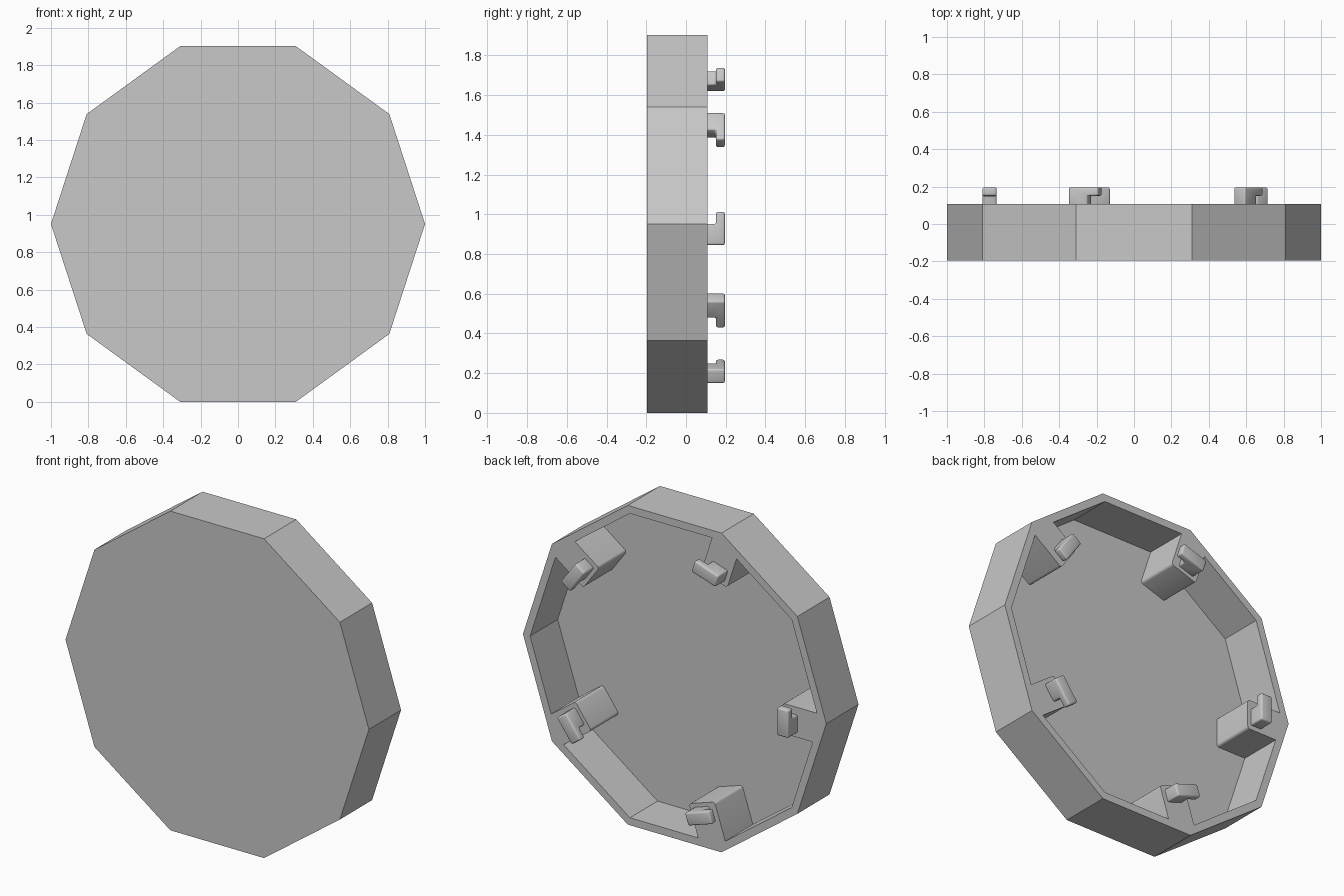
import bpy, bmesh
from math import cos, sin, tan, pi, radians
from mathutils import Vector

if "Cube" in bpy.data.objects:
    bpy.data.objects.remove(bpy.data.objects["Cube"], do_unlink=True)

SIDES = 10
WALL = 0.953               # corner radius of the inner wall
CENTRE_Z = cos(pi / SIDES)
FRONT, FLOOR, BACK, TIP = -0.196, -0.153, 0.107, 0.196
POST_IN, POST_LOW, POST_HIGH = 0.712, -0.133, 0.046
POST_ANGLES = [radians(36 + 72 * k) for k in range(5)]

grey = bpy.data.materials.new("plain_grey")
grey.use_nodes = True
grey.diffuse_color = (0.58, 0.58, 0.58, 1)
grey.node_tree.nodes["Principled BSDF"].inputs["Base Color"].default_value = grey.diffuse_color


def place(angle, r, t, y):
    """Radial distance r and clockwise offset t around the disc."""
    return Vector((r * cos(angle) + t * sin(angle), y,
                   CENTRE_Z + r * sin(angle) - t * cos(angle)))


def prism(name, points, offset):
    """Extrude a closed outline along an offset."""
    bm = bmesh.new()
    face = bm.faces.new([bm.verts.new(p) for p in points])
    ext = bmesh.ops.extrude_face_region(bm, geom=[face], use_keep_orig=True)
    moved = [v for v in ext["geom"] if isinstance(v, bmesh.types.BMVert)]
    bmesh.ops.translate(bm, verts=moved, vec=offset)
    bmesh.ops.recalc_face_normals(bm, faces=bm.faces)
    mesh = bpy.data.meshes.new(name)
    bm.to_mesh(mesh)
    bm.free()
    mesh.materials.append(grey)
    obj = bpy.data.objects.new(name, mesh)
    bpy.context.collection.objects.link(obj)
    return obj


def select_only(obj):
    bpy.ops.object.select_all(action="DESELECT")
    obj.select_set(True)
    bpy.context.view_layer.objects.active = obj


# Ten-sided tray body
shell = prism("tray_shell",
              [place(2 * pi * i / SIDES, 1, 0, FRONT) for i in range(SIDES)],
              Vector((0, BACK - FRONT, 0)))

# Cavity outline that leaves a round-edged post at every other corner
outline = []
R = 0.016
arc = [i * pi / 8 for i in range(5)]
for a in POST_ANGLES:
    def wall_r(t):
        return WALL - abs(t) * tan(pi / SIDES)
    flat = [(wall_r(POST_HIGH), POST_HIGH)]
    flat += [(POST_IN + R - R * sin(u), POST_HIGH - R + R * cos(u)) for u in arc]
    flat += [(POST_IN + R - R * cos(u), POST_LOW + R - R * sin(u)) for u in arc]
    flat += [(wall_r(POST_LOW), POST_LOW)]
    outline += [place(a, r, t, FLOOR) for r, t in flat]
    outline.append(place(a + 2 * pi / SIDES, WALL, 0, FLOOR))
cavity = prism("cavity_cutter", outline, Vector((0, 0.5, 0)))
cavity.hide_render = True

cut = shell.modifiers.new("cavity", "BOOLEAN")
cut.operation = "DIFFERENCE"
cut.solver = "EXACT"
cut.object = cavity
select_only(shell)
bpy.ops.object.modifier_apply(modifier=cut.name)
bpy.data.objects.remove(cavity, do_unlink=True)
bpy.ops.object.shade_smooth_by_angle(angle=radians(30))

# Hooked catches on the posts, all pointing the same way round
HOOK = [(-0.106, BACK - 0.015), (-0.106, TIP), (0.06, TIP),
        (0.06, 0.151), (0, 0.151), (0, BACK - 0.015)]
for n, a in enumerate(POST_ANGLES, 1):
    hook = prism(f"hook_catch_{n}", [place(a, 0.735, t, y) for t, y in HOOK],
                 Vector((cos(a), 0, sin(a))) * 0.075)
    bevel = hook.modifiers.new("soft_edges", "BEVEL")
    bevel.width = 0.01
    bevel.segments = 3
    bevel.limit_method = "ANGLE"
    select_only(hook)
    bpy.ops.object.modifier_apply(modifier=bevel.name)
    bpy.ops.object.shade_smooth_by_angle(angle=radians(35))
